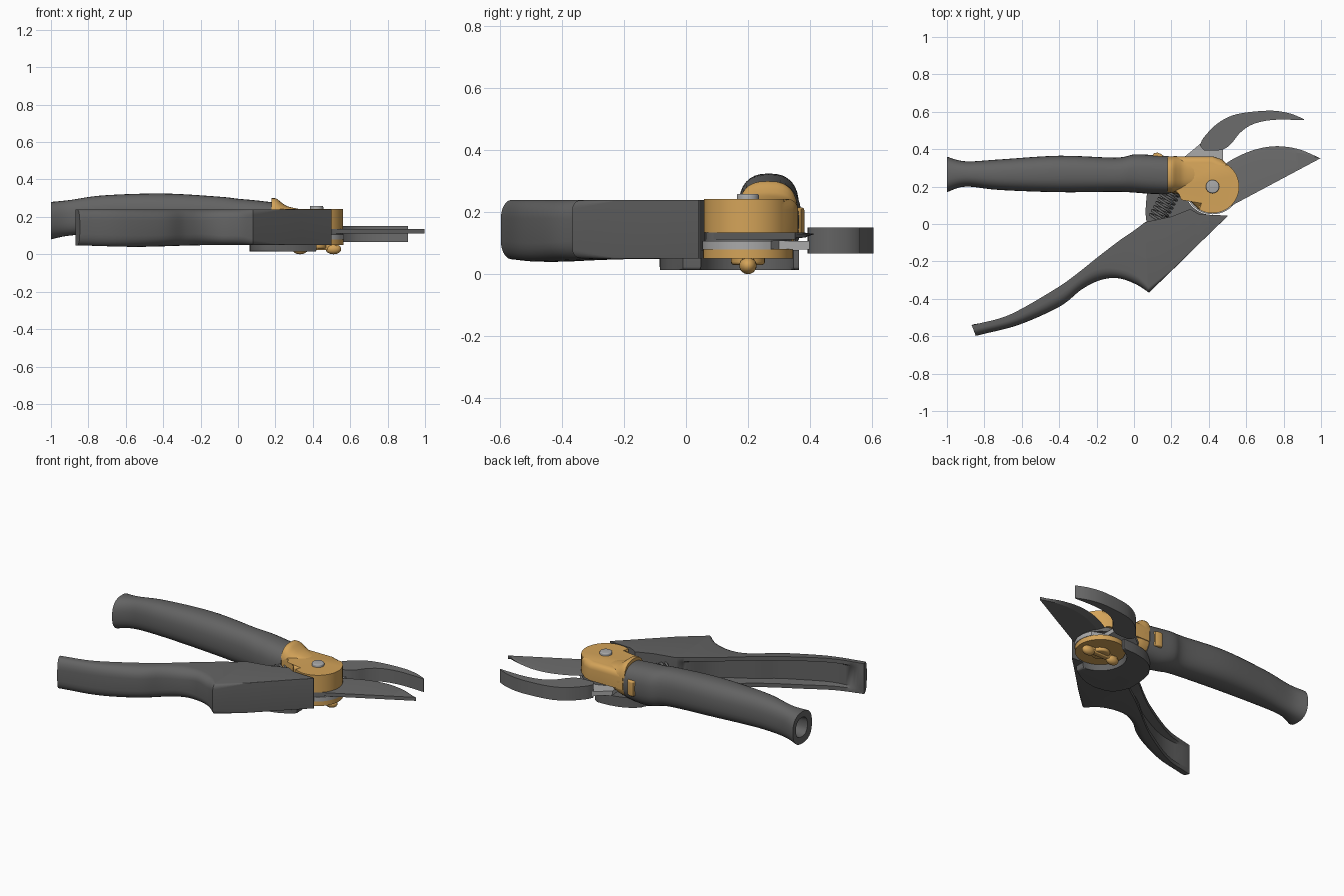
import bpy, bmesh, math
from mathutils import Vector

cube = bpy.data.objects.get("Cube")
if cube:
    bpy.data.objects.remove(cube)


def material(name, r, g, b):
    m = bpy.data.materials.new(name)
    m.use_nodes = True
    m.diffuse_color = (r, g, b, 1)
    m.node_tree.nodes["Principled BSDF"].inputs["Base Color"].default_value = (r, g, b, 1)
    return m


GRIP = material("dark grey grip", .125, .125, .125)
STEEL = material("blade grey", .15, .15, .15)
LIGHT = material("light steel", .4, .4, .4)
GOLD = material("gold metal", .66, .37, .1)
PIVOT = Vector((.42, .2))


def finish(name, bm, mat, angle=35):
    bmesh.ops.recalc_face_normals(bm, faces=bm.faces)
    me = bpy.data.meshes.new(name)
    bm.to_mesh(me)
    bm.free()
    ob = bpy.data.objects.new(name, me)
    bpy.context.collection.objects.link(ob)
    me.materials.append(mat)
    bpy.ops.object.select_all(action="DESELECT")
    ob.select_set(True)
    bpy.context.view_layer.objects.active = ob
    bpy.ops.object.shade_smooth_by_angle(angle=math.radians(angle))
    return ob


def spline(pts, steps=6):
    """Smooth curve through points of any dimension."""
    p = [pts[0]] + list(pts) + [pts[-1]]
    out = []
    for i in range(1, len(p) - 2):
        for s in range(steps):
            t = s / steps
            out.append(tuple(.5 * (2 * b + (c - a) * t + (2 * a - 5 * b + 4 * c - d) * t * t
                                   + (3 * b - a - 3 * c + d) * t ** 3)
                             for a, b, c, d in zip(p[i - 1], p[i], p[i + 1], p[i + 2])))
    return out + [tuple(pts[-1])]


def arc(c, r, a0, a1, n=24):
    return [(c[0] + r * math.cos(math.radians(a0 + (a1 - a0) * i / n)),
             c[1] + r * math.sin(math.radians(a0 + (a1 - a0) * i / n))) for i in range(n + 1)]


def prism(name, pts, z0, z1, mat, top=0, bottom=0):
    """Extruded outline with optional rounded top and bottom rims."""
    bm = bmesh.new()
    low = [bm.verts.new((x, y, z0)) for x, y in pts]
    high = [bm.verts.new((x, y, z1)) for x, y in pts]
    n = len(pts)
    caps = (bm.faces.new(low), bm.faces.new(high))
    for i in range(n):
        j = (i + 1) % n
        bm.faces.new((low[i], low[j], high[j], high[i]))
    rims = [(list(f.edges), w) for f, w in zip(caps, (bottom, top))]
    for edges, width in rims:
        if width:
            bmesh.ops.bevel(bm, geom=edges, offset=width, segments=4, profile=.5,
                            affect="EDGES", clamp_overlap=True)
    return finish(name, bm, mat)


def loft(name, rings, mat, angle=35):
    bm = bmesh.new()
    vs = [[bm.verts.new(p) for p in r] for r in rings]
    n = len(vs[0])
    for a, b in zip(vs, vs[1:]):
        for i in range(n):
            j = (i + 1) % n
            bm.faces.new((a[i], a[j], b[j], b[i]))
    bm.faces.new(vs[0])
    bm.faces.new(vs[-1])
    return finish(name, bm, mat, angle)


def oval(x, y0, y1, z0, z1, scale=1, power=.8, n=32):
    """Rounded cross-section standing across x."""
    ring = []
    for i in range(n):
        c, s = math.cos(math.tau * i / n), math.sin(math.tau * i / n)
        ring.append((x, (y0 + y1) / 2 + scale * (y1 - y0) / 2 * math.copysign(abs(c) ** power, c),
                     (z0 + z1) / 2 + scale * (z1 - z0) / 2 * math.copysign(abs(s) ** power, s)))
    return ring


# Upper handle: swept oval with a hollow butt end
stations = spline([(-1, .17, .36, .08, .28), (-.9, .2, .335, .1, .29), (-.72, .182, .345, .11, .315),
                   (-.4, .17, .365, .1, .325), (-.1, .172, .355, .08, .308), (0, .168, .372, .06, .297),
                   (.08, .162, .37, .05, .29), (.185, .16, .363, .06, .278)])
end = stations[0][1:]
loft("upper_handle", [oval(-.84, *end, .4), oval(-.995, *end, .6)] + [oval(*s) for s in stations], GRIP)

# Lower handle: C-shaped section, open towards the other handle
#   inner x, y, outer x, y, rounding, channel depth
path = spline([(-.868, -.54, -.846, -.598, .06, 0), (-.83, -.532, -.8, -.587, .06, .0),
               (-.66, -.483, -.61, -.537, .06, .5),
               (-.42, -.347, -.395, -.44, .06, .55), (-.3, -.262, -.28, -.35, .06, .5),
               (-.2, -.182, -.18, -.3, .06, .5), (-.08, -.09, -.085, -.29, .05, .4),
               (0, -.035, .01, -.322, .05, .1), (.06, .01, .08, -.367, .03, 0)])
path += [(.2, .04, .22, -.232, .004, 0), (.3, .08, .34, -.114, .002, 0),
         (.35, .052, .41, -.045, .001, 0), (.5, .045, .5, .041, .001, 0)]
rings = []
for ix, iy, ox, oy, rnd, depth in path:
    a, b = Vector((ix, iy)), Vector((ox, oy))
    lo = .05 - .01 * math.exp(-((ix + .55) / .25) ** 2)
    hi = .24
    ur = min(.6, rnd / (b - a).length)
    sec = [(0, lo)]
    for k in range(6):
        t = k / 5 * math.pi / 2
        sec.append((1 - ur + ur * math.sin(t), lo + rnd * (1 - math.cos(t))))
    sec += [(u, lo + hi - z) for u, z in reversed(sec)]
    sec += [(0, hi - .025), (depth, hi - .035), (depth, lo + .035), (0, lo + .025)]
    rings.append([(*a.lerp(b, u), z) for u, z in sec])
loft("lower_handle", rings, GRIP)

# Curved lip of the lower handle passing beneath the pivot
outer = spline([(.42, -.01), (.3, -.07), (.15, -.08), (.07, 0), (.068, .15), (.1, .26),
                (.18, .33), (.28, .36), (.38, .365)], 4)
prism("pivot_lip", outer + arc(PIVOT, .152, 105, 270), .014, .078, GRIP, bottom=.02)

# Steel plate carrying the hook
prism("hook_plate", arc(PIVOT, .148, -150, 30) + [(.475, .3), (.475, .43), (.38, .45), (.265, .355)],
      .08, .107, LIGHT)

# Hook
upper = spline([(.352, .42), (.375, .465), (.45, .54), (.55, .587), (.72, .606), (.83, .592), (.91, .56)])
lower = spline([(.908, .555), (.75, .557), (.64, .535), (.57, .49), (.52, .43), (.47, .397), (.375, .392)])
prism("hook", upper + lower, .067, .15, STEEL)

# Cutting blade: thick straight spine, thin curved edge
edge = spline([(.45, .29), (.52, .342), (.61, .385), (.7, .41), (.79, .415), (.89, .397), (.992, .353)])
blade = []
for i, (x, y) in enumerate(edge):
    t = i / (len(edge) - 1)
    spine = Vector((.46 + .538 * t, .065 + .287 * t))
    tip = Vector((x, y))
    bevel = spine.lerp(tip, .8)
    blade.append([(*spine, .112), (*spine, .134), (*bevel, .134), (*tip, .13), (*bevel, .118)])
loft("cutting_blade", blade, STEEL, 10)
prism("blade_tang", arc(PIVOT, .14, 0, 352, 44), .107, .136, STEEL)

# Gold head over the pivot, with its raised collar
outline = arc(PIVOT, .142, -125, 55, 36) + [(.47, .345), (.42, .362), (.19, .362), (.19, .166),
                                            (.27, .163), (.305, .12)]
prism("gold_head", outline, .135, .243, GOLD, top=.035)
collar = [oval(x, y0, y1, z0, z1, 1, .75) for x, y0, y1, z0, z1 in spline(
    [(.18, .168, .36, .07, .3), (.205, .168, .362, .07, .298), (.235, .17, .362, .08, .275),
     (.27, .175, .358, .1, .255), (.34, .19, .345, .13, .24)], 4)]
loft("gold_collar", collar, GOLD)
prism("side_latch", [(.09, .34), (.165, .34), (.15, .372), (.125, .382), (.105, .378)],
      .12, .215, GOLD, top=.008, bottom=.008)

# Pivot bolt and lower disc
prism("pivot_bolt", arc(PIVOT, .036, 0, 345, 23), .2, .259, LIGHT, top=.006)
prism("lower_disc", arc(PIVOT, .145, 0, 352, 44), .05, .081, GOLD, bottom=.01)
prism("nut_hub", arc(PIVOT, .055, 0, 345, 23), .03, .06, GOLD, bottom=.01)

# Wing nut: a bar with a rounded lobe at each end
prism("wing_bar", [(.31, .182), (.53, .182), (.53, .218), (.31, .218)], .022, .055, GOLD, bottom=.008)
for side, x in (("left", .51), ("right", .332)):
    bm = bmesh.new()
    bmesh.ops.create_uvsphere(bm, u_segments=20, v_segments=12, radius=1)
    for v in bm.verts:
        v.co = Vector((x, PIVOT.y, .028)) + Vector((v.co.x * .042, v.co.y * .028, v.co.z * .028))
    finish(side + "_wing_lobe", bm, GOLD, 60)

# Return spring between the handles
start, stop = Vector((.12, .02, .15)), Vector((.21, .19, .15))
axis = (stop - start).normalized()
side = axis.cross(Vector((0, 0, 1)))
curve = bpy.data.curves.new("spring", "CURVE")
curve.dimensions = "3D"
curve.bevel_depth = .007
curve.bevel_resolution = 2
coil = curve.splines.new("POLY")
count = 120
coil.points.add(count)
for i, p in enumerate(coil.points):
    a = math.tau * 8 * i / count
    co = start.lerp(stop, i / count) + .045 * (side * math.cos(a) + Vector((0, 0, math.sin(a))))
    p.co = (*co, 1)
curve.materials.append(GRIP)
bpy.context.collection.objects.link(bpy.data.objects.new("spring", curve))
